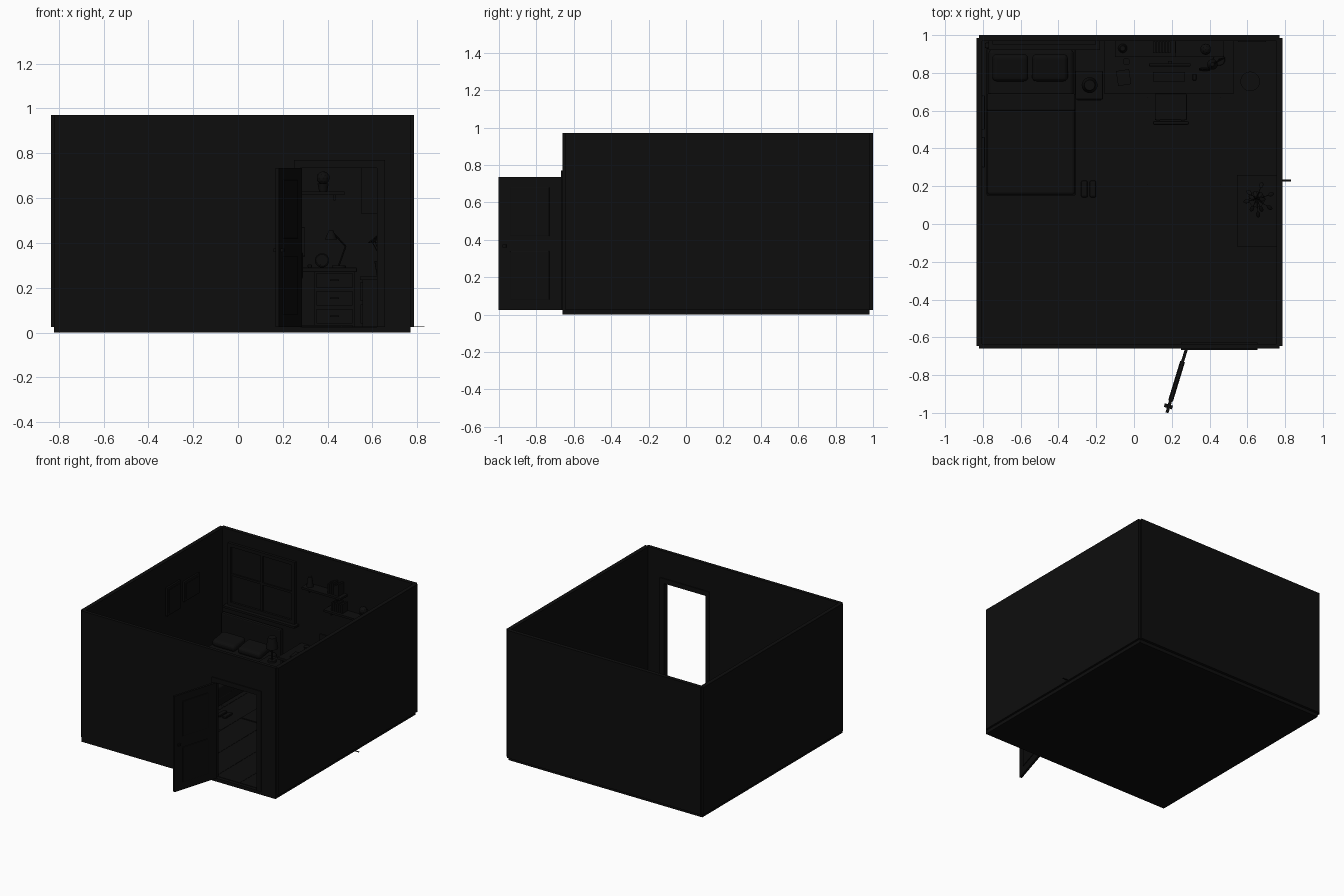
import bpy, math
from mathutils import Vector

if "Cube" in bpy.data.objects:
    bpy.data.objects.remove(bpy.data.objects["Cube"])

dark = bpy.data.materials.new("dark")
dark.diffuse_color = (0.004, 0.004, 0.004, 1)
dark.use_nodes = True
dark.node_tree.nodes["Principled BSDF"].inputs["Base Color"].default_value = dark.diffuse_color


def finish(o, name, bevel=0, seg=2):
    o.name = name
    o.data.materials.append(dark)
    if bevel:
        m = o.modifiers.new("Bevel", 'BEVEL')
        m.width, m.segments = bevel, seg
    return o


# box from min/max limits
def box(name, x0, x1, y0, y1, z0, z1, bevel=0, seg=2):
    bpy.ops.mesh.primitive_cube_add(size=1, location=((x0+x1)/2, (y0+y1)/2, (z0+z1)/2))
    o = bpy.context.object
    o.scale = (x1-x0, y1-y0, z1-z0)
    bpy.ops.object.transform_apply(location=False, rotation=False, scale=True)
    return finish(o, name, bevel, seg)


# tapered cylinder standing on z0
def cone(name, x, y, z0, z1, r0, r1, n=20):
    bpy.ops.mesh.primitive_cone_add(vertices=n, radius1=r0, radius2=r1, depth=z1-z0, location=(x, y, (z0+z1)/2))
    bpy.ops.object.shade_smooth_by_angle()
    return finish(bpy.context.object, name)


def rod(name, a, b, r, n=10):
    a, b = Vector(a), Vector(b)
    o = cone(name, 0, 0, 0, (b-a).length, r, r, n)
    o.location = (a+b)/2
    o.rotation_euler = (b-a).to_track_quat('Z', 'Y').to_euler()
    return o


# rectangular frame on the xz plane, made of four bars
def frame(name, x0, x1, z0, z1, y0, y1, w):
    box(name+"_left", x0, x0+w, y0, y1, z0, z1)
    box(name+"_right", x1-w, x1, y0, y1, z0, z1)
    box(name+"_bottom", x0+w, x1-w, y0, y1, z0, z0+w)
    box(name+"_top", x0+w, x1-w, y0, y1, z1-w, z1)


F = 0.025
# floor slab and planks
box("floor", -.82, .77, -.66, .98, 0, F)
edges = [-.805, -.71, -.515, -.32, -.125, .07, .265, .46, .655, .755]
for i, (a, b) in enumerate(zip(edges, edges[1:])):
    cut = (-.02, -.35, .3)[i % 3]
    box("plank", a+.001, b-.001, -.635, cut-.001, F, F+.003)
    box("plank", a+.001, b-.001, cut+.001, .975, F, F+.003)
box("cable", .76, .832, .225, .235, F, F+.002)

# walls, front one split around the door opening
box("left_wall", -.835, -.805, -.645, .985, F, .97)
box("right_wall", .755, .785, -.645, .985, F, .97)
box("back_wall", -.82, .77, .97, 1, F, .97)
box("front_wall_left", -.82, .28, -.66, -.635, F, .97)
box("front_wall_right", .62, .77, -.66, -.635, F, .97)
box("front_wall_lintel", .28, .62, -.66, -.635, .74, .97)

# door trim and open door
for y0, y1 in ((-.668, -.66), (-.635, -.627)):
    box("trim_left", .25, .28, y0, y1, F, .77)
    box("trim_right", .62, .655, y0, y1, F, .77)
    box("trim_top", .28, .62, y0, y1, .735, .77)
parts = [box("door", -.008, .008, -.355, 0, F, .735)]
for z0, z1 in ((.08, .34), (.42, .68)):
    parts.append(box("door_panel", -.013, .013, -.29, -.07, z0, z1, .004))
parts.append(box("door_handle", -.025, .02, -.33, -.31, .36, .375))
hinge = bpy.data.objects.new("door_hinge", None)
bpy.context.collection.objects.link(hinge)
for p in parts:
    p.parent = hinge
hinge.location = (.278, -.66, 0)
hinge.rotation_euler.z = -math.radians(17)

# bed
box("headboard", -.79, -.3, .93, .96, F, .36, .008)
box("bed_frame", -.78, -.31, .15, .93, .06, .12, .006)
for x in (-.77, -.35):
    for y in (.165, .88):
        box("bed_leg", x, x+.03, y, y+.03, F, .06)
box("mattress", -.77, -.32, .165, .925, .12, .19, .02, 3)
box("blanket", -.778, -.312, .155, .68, .1, .202, .015, 3)
box("blanket_fold", -.778, -.312, .6, .69, .195, .212, .008, 3)
for x in (-.75, -.54):
    p = box("pillow", x, x+.19, .755, .9, .192, .245, .024, 4)
    p.rotation_euler.x = .15

# nightstand with lamp
box("nightstand", -.31, -.165, .66, .81, .05, .22, .004)
box("nightstand_drawer", -.3, -.175, .653, .66, .13, .205)
for x in (-.305, -.185):
    for y in (.665, .79):
        box("nightstand_leg", x, x+.015, y, y+.015, F, .05)
cone("lamp_base", -.235, .735, .22, .232, .03, .028)
cone("lamp_stem", -.235, .735, .23, .34, .006, .006)
cone("lamp_shade", -.235, .735, .32, .4, .042, .028)

# desk with drawers
box("desk_top", -.16, .53, .69, .97, .27, .29, .004)
box("desk_side", -.15, -.13, .71, .96, F, .27)
box("desk_cabinet", .34, .52, .71, .96, F, .27)
for z in (.04, .12, .2):
    box("desk_drawer", .35, .51, .702, .71, z, z+.065)
    box("drawer_pull", .41, .45, .695, .702, z+.03, z+.037)

# things on the desk
box("monitor", .08, .3, .835, .85, .34, .47, .003)
box("monitor_stand", .18, .2, .85, .862, .29, .4)
box("monitor_foot", .14, .24, .81, .89, .29, .297)
box("keyboard", .1, .27, .755, .805, .29, .3)
box("mouse", .31, .33, .76, .795, .29, .304, .005)
box("notebook", -.09, -.02, .735, .815, .29, .302).rotation_euler.z = .15
cone("cup", -.04, .86, .29, .335, .016, .019)
bpy.ops.mesh.primitive_torus_add(major_radius=.026, minor_radius=.006, major_segments=24, minor_segments=8,
                                 location=(.375, .82, .322), rotation=(1.45, 0, 0))
finish(bpy.context.object, "desk_clock_rim")
rod("desk_clock", (.375, .814, .322), (.375, .826, .322), .025, 20)
cone("desk_lamp_base", .45, .87, .29, .3, .032, .03)
rod("desk_lamp_lower_arm", (.45, .87, .3), (.48, .88, .385), .004)
rod("desk_lamp_upper_arm", (.48, .88, .385), (.42, .85, .45), .004)
cone("desk_lamp_head", .415, .845, .415, .455, .028, .01)

# chair
box("chair_seat", .11, .28, .55, .69, .16, .18, .006)
box("chair_back", .1, .29, .525, .545, .24, .36, .008)
for x in (.12, .25):
    box("chair_back_post", x, x+.018, .535, .55, .17, .27)
    for y in (.555, .665):
        box("chair_leg", x, x+.018, y, y+.018, F, .16)

# rug and slippers
box("rug", -.12, .51, .21, .67, F, .034)
for x in (-.28, -.235):
    box("slipper", x, x+.035, .14, .23, F, .045, .01)

# waste bin
o = cone("waste_bin", .615, .755, F, .16, .04, .052)

# dresser by the right wall with a potted plant
box("dresser", .555, .75, -.11, .25, F, .235)
box("dresser_top", .545, .755, -.12, .26, .235, .25)
for y in (-.1, .075):
    for z in (.04, .14):
        box("dresser_drawer", .547, .555, y, y+.165, z, z+.085)
cone("plant_pot", .65, .13, .25, .32, .03, .042)
for i in range(12):
    a = i*2.4
    lean, h = .03+.025*(i % 3), .1-.02*(i % 3)
    tip = (.65+lean*math.cos(a), .13+lean*math.sin(a), .33+h)
    rod("plant_stem", (.65, .13, .31), tip, .002, 6)
    bpy.ops.mesh.primitive_uv_sphere_add(segments=10, ring_count=6, radius=1, location=tip, rotation=(0, .6, a))
    bpy.context.object.scale = (.02, .011, .004)
    finish(bpy.context.object, "plant_leaf")

# window on the back wall
frame("window_frame", -.75, -.2, .42, .88, .95, .97, .025)
box("window_mullion", -.483, -.467, .955, .97, .445, .855)
box("window_rail", -.725, -.215, .956, .97, .64, .655)
box("window_pane", -.73, -.22, .966, .97, .44, .86)
box("window_sill", -.77, -.18, .92, .97, .405, .42)

# wall shelves with books and ornaments
for x0, x1, z in ((-.1, .22, .75), (.08, .475, .63)):
    box("shelf", x0, x1, .885, .97, z-.015, z)
    for x in (x0+.04, x1-.05):
        box("shelf_bracket", x, x+.01, .91, .97, z-.04, z-.015)
for i in range(6):
    x = .1+i*.016
    box("book", x, x+.013, .905, .965, .75, .82+.008*(i % 3))
    box("book", x+.03, x+.043, .905, .965, .63, .69+.008*(i % 2))
cone("shelf_vase", -.06, .93, .75, .82, .024, .014)
cone("shelf_pot", .38, .925, .63, .665, .018, .025)
bpy.ops.mesh.primitive_ico_sphere_add(subdivisions=2, radius=.03, location=(.38, .925, .69))
finish(bpy.context.object, "shelf_succulent")
box("poster", .55, .7, .963, .97, .53, .77)

# framed pictures on the left wall
for y0, y1, z0, z1 in ((.3, .46, .57, .78), (.5, .68, .6, .75)):
    box("picture_frame", -.805, -.79, y0, y1, z0, z1, .003)
    box("picture", -.79, -.788, y0+.02, y1-.02, z0+.02, z1-.02)
